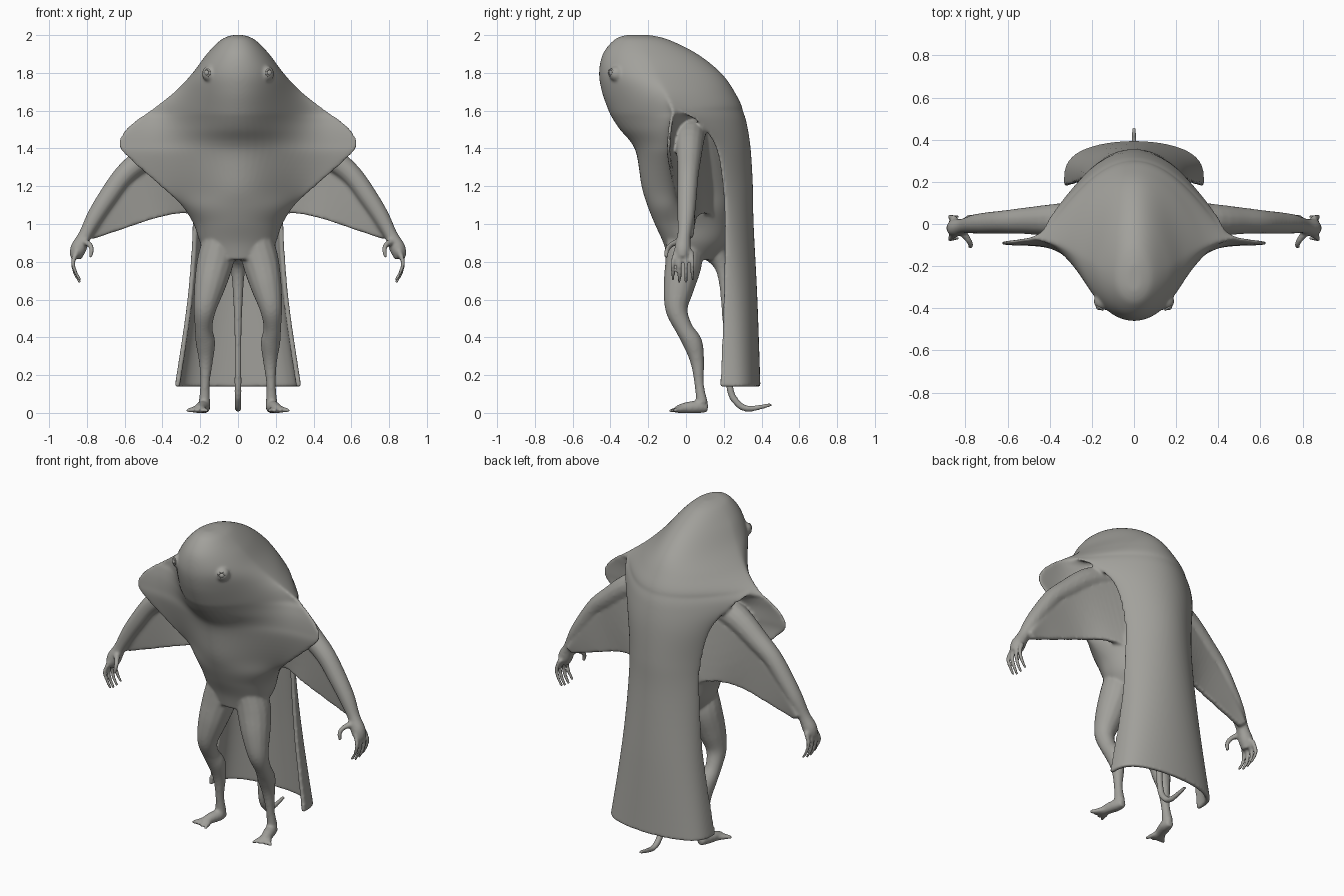
import bpy, bmesh, math
from mathutils import Vector, Matrix

cube = bpy.data.objects.get("Cube")
if cube:
    bpy.data.objects.remove(cube)


def make_material(name, colour):
    mat = bpy.data.materials.new(name)
    mat.use_nodes = True
    mat.diffuse_color = colour
    mat.node_tree.nodes["Principled BSDF"].inputs["Base Color"].default_value = colour
    return mat


skin = make_material("grey skin", (0.36, 0.355, 0.33, 1))


def smooth_rows(rows, steps):
    """Resample rows of numbers along a Catmull-Rom spline."""
    result = []
    last = len(rows) - 1
    for i in range(last):
        a, b = rows[max(i - 1, 0)], rows[i]
        c, d = rows[i + 1], rows[min(i + 2, last)]
        for k in range(steps):
            t = k / steps
            result.append([q + 0.5 * t * (r - p + t * (2 * p - 5 * q + 4 * r - s
                           + t * (3 * (q - r) + s - p)))
                           for p, q, r, s in zip(a, b, c, d)])
    result.append(list(rows[-1]))
    return result


def loft(bm, rings):
    """Skin closed rings of equal size and cap both ends."""
    loops = [[bm.verts.new(p) for p in ring] for ring in rings]
    for low, high in zip(loops, loops[1:]):
        for i in range(len(low)):
            j = (i + 1) % len(low)
            bm.faces.new((low[i], low[j], high[j], high[i]))
    bm.faces.new(loops[0])
    bm.faces.new(loops[-1])


def tube(bm, side, points, sides=14, steps=5):
    """Round limb through (x, y, z, radius) points, on one side of the body."""
    path = smooth_rows(points, steps)
    centres = [Vector((p[0] * side, p[1], p[2])) for p in path]
    rings = []
    for i, centre in enumerate(centres):
        along = centres[min(i + 1, len(path) - 1)] - centres[max(i - 1, 0)]
        across = along.cross(Vector((1, 0, 0))).normalized()
        other = along.cross(across).normalized()
        radius = max(path[i][3], 0.004)
        angles = [math.tau * k / sides for k in range(sides)]
        rings.append([centre + radius * (across * math.cos(a) + other * math.sin(a))
                      for a in angles])
    loft(bm, rings)


def ball(bm, centre, radius):
    bmesh.ops.create_uvsphere(bm, u_segments=20, v_segments=12, radius=radius,
                              matrix=Matrix.Translation(centre))


def arc(width, edge, depth, power, count=48):
    """Bell or bowl shaped curve from +x to -x, bulging to depth in y."""
    lip = math.copysign(0.012, depth - edge)
    points = []
    for k in range(count + 1):
        a = math.pi * (0.5 - k / count)
        c = max(math.cos(a), 0.0)
        points.append((width * math.sin(a),
                       edge + (depth - edge - lip) * c ** power + lip * c ** 0.3))
    return points


body = bmesh.new()

# Head, winged hood and chest: z, half width, front, edge, back, front power, back power
hood_rows = [
    (2.0, .03, -.32, -.27, -.19, 1, 1),
    (1.975, .09, -.38, -.25, -.09, 1, 1.2),
    (1.9, .165, -.44, -.22, .06, 1.1, 1.5),
    (1.8, .24, -.46, -.17, .185, 1.2, 1.6),
    (1.7, .335, -.445, -.11, .257, 2.2, 1.7),
    (1.6, .465, -.41, -.07, .3, 4.3, 2.6),
    (1.56, .525, -.39, -.075, .25, 6, 5),
    (1.5, .595, -.35, -.085, .2, 8.5, 8),
    (1.43, .63, -.29, -.09, .21, 10, 9),
    (1.36, .59, -.26, -.09, .22, 9, 8),
    (1.2, .41, -.235, -.06, .23, 5, 4),
    (1.1, .3, -.205, -.03, .235, 2, 1.6),
    (1, .235, -.165, .01, .235, 1.2, 1.2),
    (.9, .2, -.12, .02, .215, 1, 1.1),
    (.81, .15, -.095, .01, .14, 1, 1),
]
rings = []
for z, width, front, edge, back, front_power, back_power in smooth_rows(hood_rows, 6):
    outline = arc(width, edge, front, front_power) + arc(width, edge, back, back_power)[-2:0:-1]
    rings.append([(x, y, z) for x, y in outline])
loft(body, rings)

# Cape: z, half width, edge, back, power
cape_rows = [
    (1.66, .36, -.08, .275, 2.2),
    (1.6, .43, -.03, .301, 2.5),
    (1.53, .365, .075, .322, 2.2),
    (1.4, .285, .16, .342, 1.7),
    (1.2, .245, .195, .354, 1.6),
    (1, .24, .205, .358, 1.4),
    (.6, .268, .2, .378, .9),
    (.138, .335, .182, .394, .6),
]
rings = []
for z, width, edge, back, power in smooth_rows(cape_rows, 8):
    outline = arc(width, edge, back, power) + arc(width - .026, edge, back - .026, power)[::-1]
    rings.append([(x, y, z) for x, y in outline])
loft(body, rings)

# Tail
tube(body, 1, [(0, .08, .95, .09), (0, .145, .86, .065), (0, .2, .74, .036),
               (0, .215, .45, .02), (0, .23, .15, .019), (0, .265, .06, .019),
               (0, .33, .022, .017), (0, .455, .045, .01)])

for side in (1, -1):
    # Arm and palm
    tube(body, side, [(.12, .03, 1.52, .09), (.34, .02, 1.46, .08), (.52, .015, 1.33, .063),
                      (.61, .01, 1.25, .056), (.69, .005, 1.14, .052), (.755, 0, 1.04, .046),
                      (.81, -.01, .94, .036), (.845, -.018, .87, .043), (.86, -.02, .82, .032)])

    # Skin web from the arm to the back of the waist: arm x, arm z, hem x, hem z, setback
    web_rows = smooth_rows([(.08, 1.5, .06, 1, .15), (.33, 1.41, .26, 1.055, .08),
                            (.53, 1.27, .42, 1.035, .02), (.69, 1.09, .62, .97, 0),
                            (.8, .95, .77, .92, -.01)], 8)
    loft(body, [[(side * ax, -.01 + back * .5, az), (side * hx, .014 + back, hz),
                 (side * hx, .044 + back, hz), (side * ax, .05 + back * .5, az)]
                for ax, az, hx, hz, back in web_rows])

    # Fingers and thumb
    for k in range(4):
        y = -.07 + .035 * k
        drop = .012 * abs(k - 1.5)
        tube(body, side, [(.85, y * .7, .86, .016), (.873, y, .8, .012),
                          (.863, y, .735 + drop, .011), (.835, y, .682 + drop, .009)], 10)
    tube(body, side, [(.83, -.02, .91, .022), (.79, -.07, .895, .016),
                      (.775, -.1, .865, .014), (.782, -.105, .822, .011)], 10)

    # Leg
    tube(body, side, [(.075, -.03, 1.02, .07), (.1, -.015, .9, .09), (.12, -.012, .8, .098),
                      (.15, -.037, .67, .083), (.175, -.05, .55, .06), (.182, -.012, .45, .047),
                      (.172, .035, .37, .052), (.17, .06, .27, .037),
                      (.175, .07, .15, .025), (.178, .085, .05, .032)])

    # Foot and toes
    tube(body, side, [(.175, .115, .025, .022), (.18, .07, .03, .034),
                      (.197, .01, .027, .032), (.21, -.045, .015, .026)])
    for k in range(4):
        tip = (.165 + .036 * k, -.092 + .012 * k, .01, .01)
        tube(body, side, [(.19 + .01 * k, -.01, .02, .018),
                          (.175 + .027 * k, -.055, .015, .014), tip], 8)

    # Raised eye sockets
    ball(body, (side * .15, -.367, 1.795), .042)

# Flat soles
for vert in body.verts:
    vert.co.z = max(vert.co.z, 0)
bmesh.ops.recalc_face_normals(body, faces=body.faces)


def add_object(name, bm):
    mesh = bpy.data.meshes.new(name)
    bm.to_mesh(mesh)
    bm.free()
    obj = bpy.data.objects.new(name, mesh)
    bpy.context.collection.objects.link(obj)
    mesh.materials.append(skin)
    mesh.shade_smooth()
    return obj


# Fuse the parts into one soft skin
creature = add_object("body", body)
remesh = creature.modifiers.new("fuse", "REMESH")
remesh.mode = "VOXEL"
remesh.voxel_size = 0.008
remesh.use_smooth_shade = True
soften = creature.modifiers.new("soften", "SMOOTH")
soften.factor = 0.5
soften.iterations = 8

# Eyeballs with round lids
for side, label in ((1, "left"), (-1, "right")):
    centre = Vector((side * .164, -.393, 1.8))
    eye = bmesh.new()
    ball(eye, centre, .016)
    add_object(label + "_eye", eye)
    bpy.ops.mesh.primitive_torus_add(major_radius=.018, minor_radius=.005, major_segments=24,
                                     minor_segments=8, location=centre + Vector((0, -.004, 0)),
                                     rotation=(math.pi / 2, 0, side * .6))
    lid = bpy.context.object
    lid.name = label + "_eyelid"
    lid.data.materials.append(skin)
    lid.data.shade_smooth()
